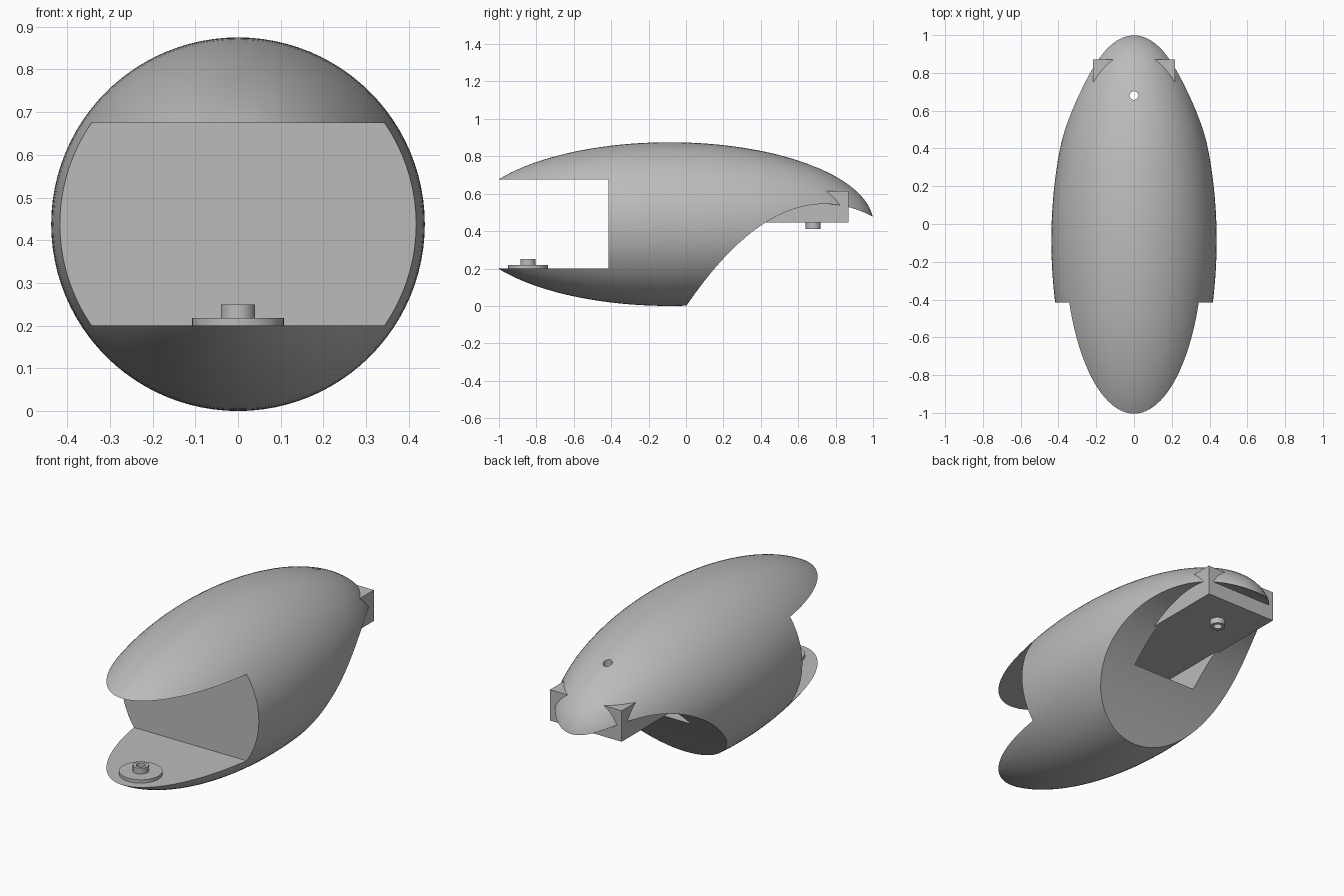
import bpy, bmesh
from math import radians
from mathutils import Matrix

if "Cube" in bpy.data.objects:
    bpy.data.objects.remove(bpy.data.objects["Cube"], do_unlink=True)

grey = bpy.data.materials.new("plain grey")
grey.use_nodes = True
grey.diffuse_color = (0.5, 0.5, 0.5, 1)
grey.node_tree.nodes["Principled BSDF"].inputs["Base Color"].default_value = (0.5, 0.5, 0.5, 1)

AXIS_Z = 0.4375      # height of the body's long axis
CENTRE_Y = -0.088    # widest station of the body


def finish(name, bm):
    mesh = bpy.data.meshes.new(name)
    bmesh.ops.recalc_face_normals(bm, faces=bm.faces)
    bm.to_mesh(mesh)
    bm.free()
    mesh.materials.append(grey)
    obj = bpy.data.objects.new(name, mesh)
    bpy.context.collection.objects.link(obj)
    return obj


def block(name, x, y, z):
    """Box from (low, high) ranges."""
    bm = bmesh.new()
    bmesh.ops.create_cube(bm, size=1)
    for v in bm.verts:
        v.co = [(lo + hi) / 2 + c * (hi - lo) for c, (lo, hi) in zip(v.co, (x, y, z))]
    return finish(name, bm)


def rod(name, radius, y, z, sides=40):
    """Upright cylinder on the centre line."""
    bm = bmesh.new()
    bmesh.ops.create_cone(bm, cap_ends=True, segments=sides, radius1=radius, radius2=radius,
                          depth=z[1] - z[0], matrix=Matrix.Translation((0, y, sum(z) / 2)))
    return finish(name, bm)


def combine(target, other, operation):
    """Apply a boolean and remove the helper."""
    mod = target.modifiers.new(operation, 'BOOLEAN')
    mod.operation, mod.object, mod.solver = operation, other, 'EXACT'
    bpy.context.view_layer.objects.active = target
    bpy.ops.object.modifier_apply(modifier=mod.name)
    bpy.data.objects.remove(other, do_unlink=True)


def smooth(obj):
    bpy.ops.object.select_all(action='DESELECT')
    obj.select_set(True)
    bpy.context.view_layer.objects.active = obj
    bpy.ops.object.shade_smooth_by_angle(angle=radians(25))


# Egg-shaped body, poles along y
bm = bmesh.new()
bmesh.ops.create_uvsphere(bm, u_segments=96, v_segments=64, radius=1)
bmesh.ops.transform(bm, verts=bm.verts, matrix=Matrix.Translation((0, CENTRE_Y, AXIS_Z))
                    @ Matrix.Diagonal((0.4375, 1.091, 0.4375, 1)) @ Matrix.Rotation(radians(90), 4, 'X'))
body = finish("body", bm)

# Open mouth at the front
combine(body, block("mouth_cutter", (-1, 1), (-2, -0.415), (0.2, 0.675)), 'DIFFERENCE')

# Sweeping hollow under the tail, a parabola extruded across
bm = bmesh.new()
arc = [-0.1 + 1.3 * i / 40 for i in range(41)]
outline = [(y, 0.545 - (y - 0.74) ** 2) for y in arc] + [(1.2, -0.5), (-0.1, -0.5)]
face = bm.faces.new([bm.verts.new((-0.6, y, z)) for y, z in outline])
side = bmesh.ops.extrude_face_region(bm, geom=[face])
bmesh.ops.translate(bm, vec=(1.2, 0, 0), verts=[g for g in side["geom"] if isinstance(g, bmesh.types.BMVert)])
combine(body, finish("tail_cutter", bm), 'DIFFERENCE')

# Pocket running forward from the hollow, and the tail block above it
combine(body, block("pocket_cutter", (-0.2, 0.2), (-0.1, 0.6), (0.3, 0.46)), 'DIFFERENCE')
combine(body, block("tail_block", (-0.218, 0.218), (-0.12, 0.87), (0.445, 0.615)), 'UNION')

# Stub under the tail block, with a hole through to the top
combine(body, rod("tail_stub", 0.04, 0.68, (0.412, 0.5)), 'UNION')
combine(body, rod("hole_cutter", 0.023, 0.68, (0.3, 1)), 'DIFFERENCE')
smooth(body)

# Disc and hollow peg on the lower lip
disc = rod("lip_disc", 0.108, -0.845, (0.19, 0.218))
combine(disc, rod("lip_peg", 0.04, -0.845, (0.2, 0.25)), 'UNION')
combine(disc, rod("peg_cutter", 0.023, -0.845, (0.21, 0.4)), 'DIFFERENCE')
smooth(disc)
